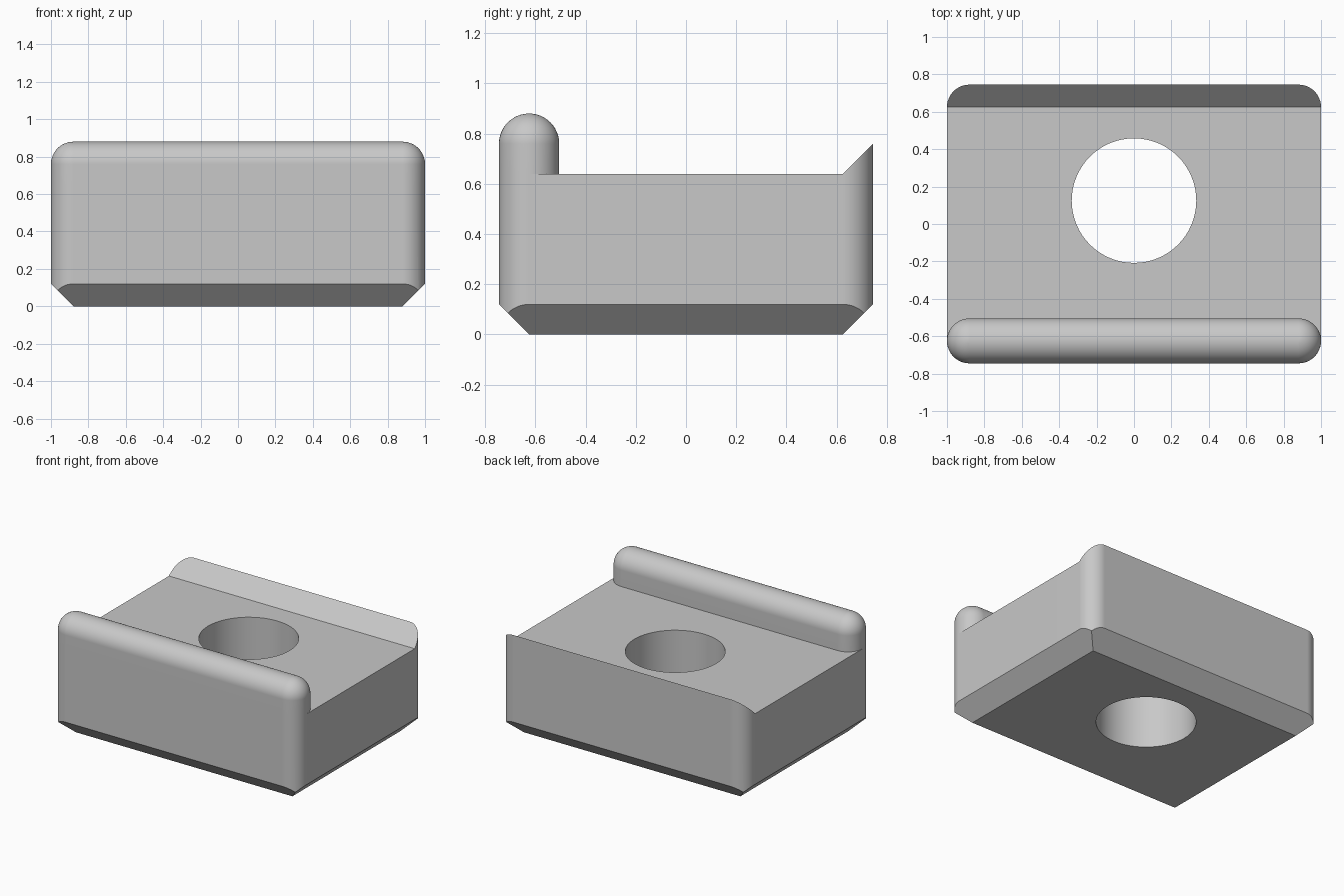
import bpy, bmesh, math
from mathutils import Vector

if "Cube" in bpy.data.objects:
    bpy.data.objects.remove(bpy.data.objects["Cube"])

HX, HY, R = 1.0, 0.745, 0.12     # half width, half depth, corner radius
DECK = 0.64                      # height of the flat top
SEG = 12                         # segments per quarter turn

grey = bpy.data.materials.new("light_grey")
grey.diffuse_color = (0.58, 0.58, 0.58, 1)
grey.use_nodes = True
grey.node_tree.nodes["Principled BSDF"].inputs["Base Color"].default_value = grey.diffuse_color


def finish(name, bm):
    bmesh.ops.recalc_face_normals(bm, faces=bm.faces)
    me = bpy.data.meshes.new(name)
    bm.to_mesh(me)
    bm.free()
    me.materials.append(grey)
    ob = bpy.data.objects.new(name, me)
    bpy.context.collection.objects.link(ob)
    return ob


def prism(name, pts, axis):
    """Extrude a closed outline of 3D points along a vector."""
    bm = bmesh.new()
    face = bm.faces.new([bm.verts.new(p) for p in pts])
    ext = bmesh.ops.extrude_face_region(bm, geom=[face])["geom"]
    bmesh.ops.translate(bm, vec=Vector(axis),
                        verts=[v for v in ext if isinstance(v, bmesh.types.BMVert)])
    return finish(name, bm)


def arc(cx, cy, r, start, end, n):
    return [(cx + r * math.cos(math.radians(start + (end - start) * i / n)),
             cy + r * math.sin(math.radians(start + (end - start) * i / n)))
            for i in range(n + 1)]


def activate(ob):
    bpy.ops.object.select_all(action='DESELECT')
    ob.select_set(True)
    bpy.context.view_layer.objects.active = ob


def boolean(ob, tool, op):
    m = ob.modifiers.new(op, 'BOOLEAN')
    m.operation, m.solver, m.object = op, 'EXACT', tool
    activate(ob)
    bpy.ops.object.modifier_apply(modifier=m.name)
    bpy.data.objects.remove(tool)


def smooth(ob):
    activate(ob)
    bpy.ops.object.shade_smooth_by_angle(angle=math.radians(30))
    m = ob.modifiers.new("flat_normals", 'WEIGHTED_NORMAL')
    m.keep_sharp = True


cx, cy = HX - R, HY - R

# Body: block with rounded upright corners
outline = (arc(cx, cy, R, 0, 90, SEG) + arc(-cx, cy, R, 90, 180, SEG)
           + arc(-cx, -cy, R, 180, 270, SEG) + arc(cx, -cy, R, 270, 360, SEG))
body = prism("body", [(x, y, -0.1) for x, y in outline], (0, 0, 1.4))

# Side profile: bottom chamfers, flat deck and sloped rear lip
side = [(-cy, 0), (cy, 0), (cy + 0.4, 0.4), (cy + 0.4, DECK + 0.4),
        (cy, DECK), (-cy - 0.4, DECK), (-cy - 0.4, 0.4)]
boolean(body, prism("side_cutter", [(-1.5, y, z) for y, z in side], (3, 0, 0)), 'INTERSECT')

# Front profile: chamfers along the left and right bottom edges
front = [(-cx + 0.1, -0.1), (cx - 0.1, -0.1), (cx + 0.4, 0.4), (cx + 0.4, 1.5),
         (-cx - 0.4, 1.5), (-cx - 0.4, 0.4)]
boolean(body, prism("front_cutter", [(x, -1.5, z) for x, z in front], (0, 3, 0)), 'INTERSECT')

# Round through hole
hole = arc(0, 0.125, 0.333, 0, 360, 64)[:-1]
boolean(body, prism("hole_cutter", [(x, y, -0.5) for x, y in hole], (0, 0, 2)), 'DIFFERENCE')
smooth(body)

# Front rail: upright wall with rounded ends and a domed top
bm = bmesh.new()
levels = [(DECK, R)] + [(0.76 + R * math.sin(a), R * math.cos(a))
                        for a in (math.pi / 2 * i / SEG for i in range(SEG + 1))]
rings = []
for z, r in levels:
    pts = arc(cx, -cy, r, -90, 90, 2 * SEG) + arc(-cx, -cy, r, 90, 270, 2 * SEG)
    rings.append([bm.verts.new((x, y, z)) for x, y in pts])
for a, b in zip(rings, rings[1:]):
    for i in range(len(a)):
        j = (i + 1) % len(a)
        bm.faces.new((a[i], a[j], b[j], b[i]))
bmesh.ops.remove_doubles(bm, verts=bm.verts, dist=1e-5)
smooth(finish("front_rail", bm))
